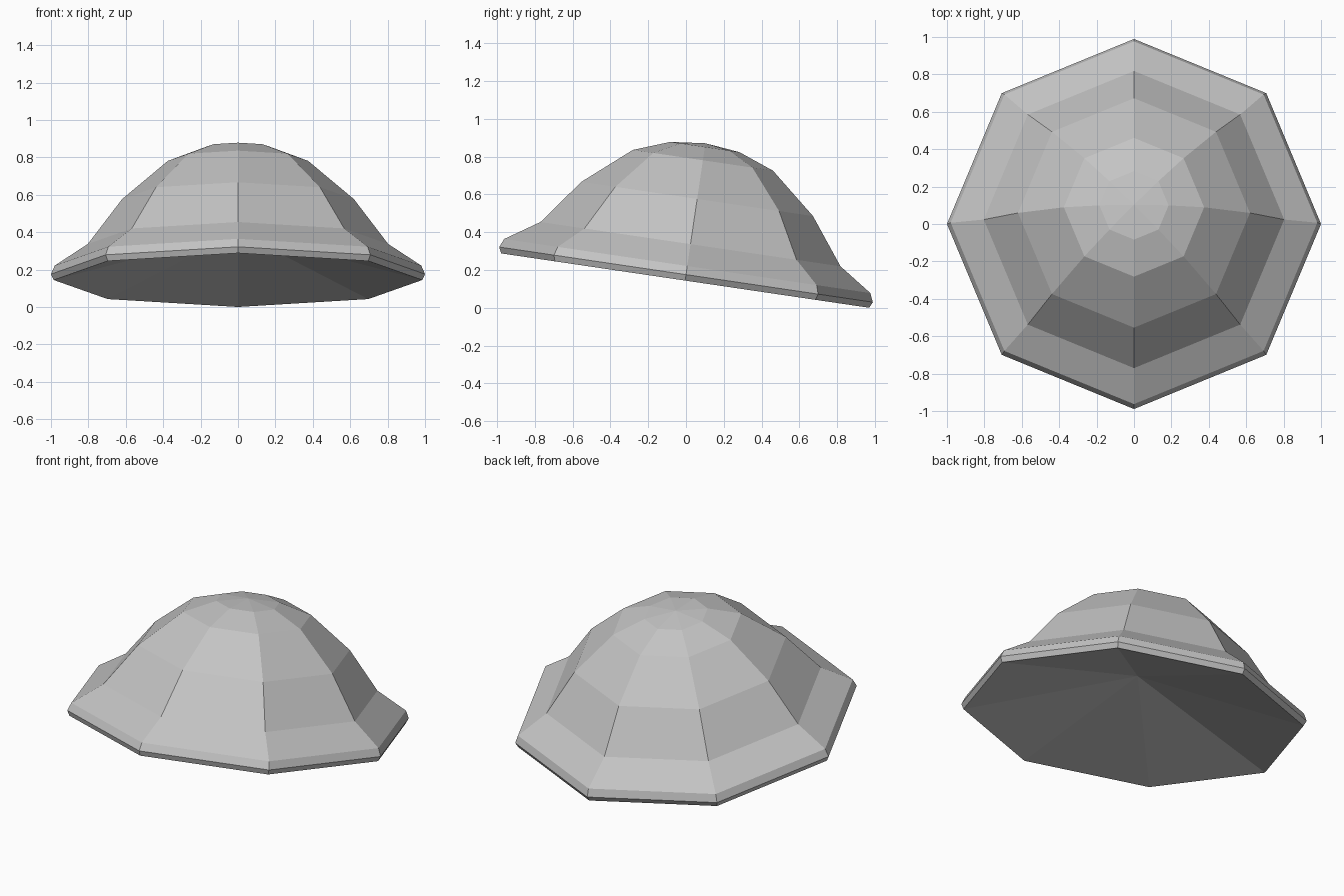
import bpy, bmesh, math
from mathutils import Matrix

if "Cube" in bpy.data.objects:
    bpy.data.objects.remove(bpy.data.objects["Cube"], do_unlink=True)

SIDES = 8
TILT = math.radians(-8.4)

# Radius and height, from the hollow underside, round the rim, up to the crown
UNDERSIDE_PEAK = 0.26
CROWN_PEAK = 0.735
PROFILE = [(0.985, 0.0), (1.0, 0.032), (0.98, 0.078), (0.803, 0.195),
           (0.62, 0.437), (0.375, 0.644), (0.185, 0.715)]

grey = bpy.data.materials.new("plain_grey")
grey.use_nodes = True
colour = (0.55, 0.55, 0.55, 1)
grey.diffuse_color = colour
grey.node_tree.nodes["Principled BSDF"].inputs["Base Color"].default_value = colour

# Eight-sided dome: rings of vertices joined by flat faces
bm = bmesh.new()
rings = []
for radius, height in PROFILE:
    angles = [2 * math.pi * i / SIDES for i in range(SIDES)]
    rings.append([bm.verts.new((radius * math.cos(a), radius * math.sin(a), height))
                  for a in angles])
under = bm.verts.new((0, 0, UNDERSIDE_PEAK))
crown = bm.verts.new((0, 0, CROWN_PEAK))
for i in range(SIDES):
    j = (i + 1) % SIDES
    for low, high in zip(rings, rings[1:]):
        bm.faces.new((low[i], low[j], high[j], high[i]))
    bm.faces.new((rings[-1][i], rings[-1][j], crown))
    bm.faces.new((rings[0][j], rings[0][i], under))

# Lean the dome so its front edge lifts, then rest it on the ground
bm.transform(Matrix.Rotation(TILT, 4, "X"))
lowest = min(v.co.z for v in bm.verts)
middle = (min(v.co.y for v in bm.verts) + max(v.co.y for v in bm.verts)) / 2
bm.transform(Matrix.Translation((0, -middle, -lowest)))

mesh = bpy.data.meshes.new("tilted_dome")
bm.to_mesh(mesh)
bm.free()
mesh.materials.append(grey)
dome = bpy.data.objects.new("tilted_dome", mesh)
bpy.context.collection.objects.link(dome)
